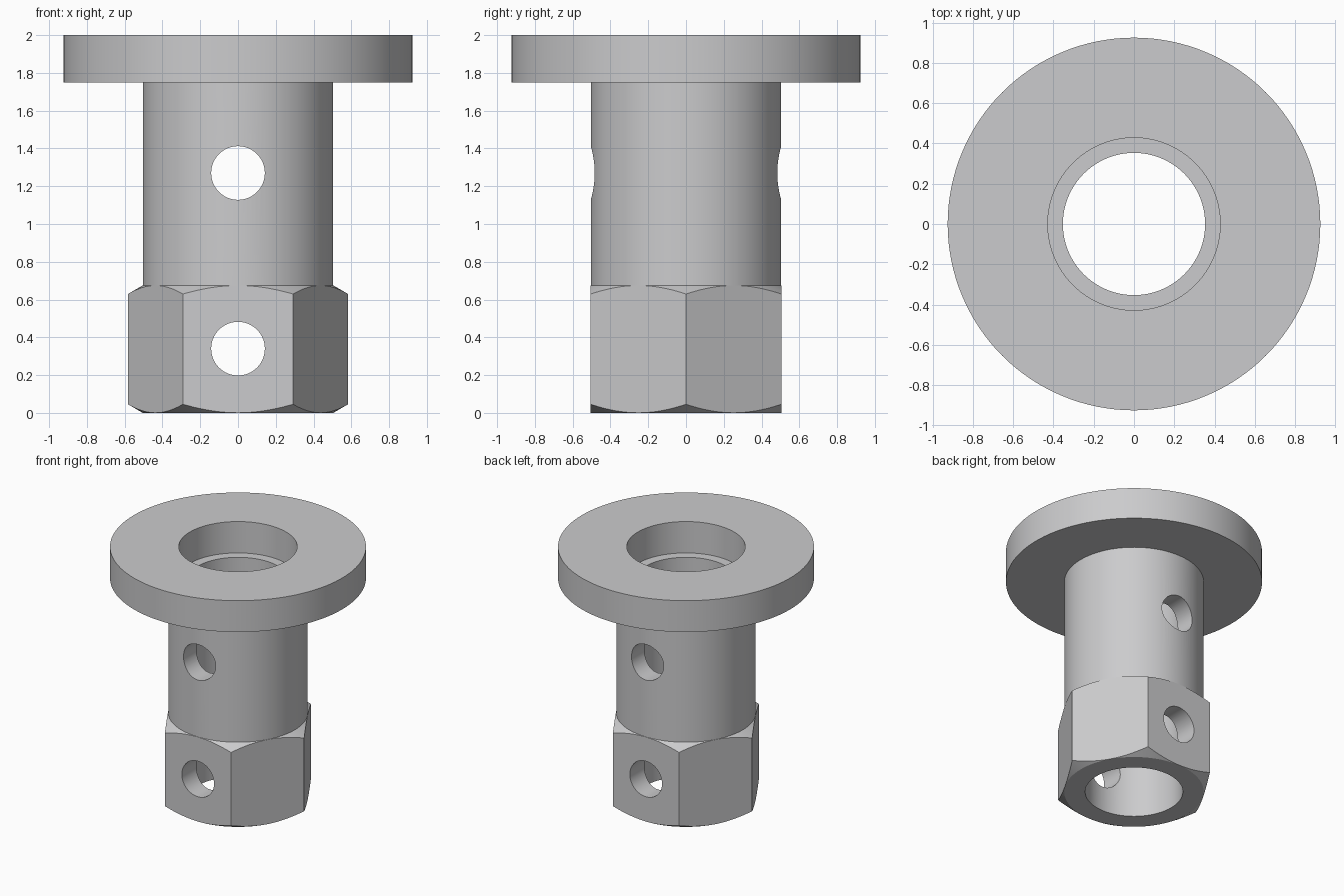
import bpy, bmesh, math

if "Cube" in bpy.data.objects:
    bpy.data.objects.remove(bpy.data.objects["Cube"])

SEG = 128
FLAT = 0.505      # centre to hexagon flat
SHAFT = 0.504

steel = bpy.data.materials.new("plain grey")
steel.diffuse_color = (0.6, 0.6, 0.61, 1)
steel.use_nodes = True
steel.node_tree.nodes["Principled BSDF"].inputs["Base Color"].default_value = steel.diffuse_color


def add_object(name, bm):
    bmesh.ops.recalc_face_normals(bm, faces=bm.faces)
    mesh = bpy.data.meshes.new(name)
    bm.to_mesh(mesh)
    bm.free()
    ob = bpy.data.objects.new(name, mesh)
    bpy.context.collection.objects.link(ob)
    mesh.materials.append(steel)
    return ob


def ring(bm, radius, z, n, turn=0.0):
    return [bm.verts.new((radius * math.cos(turn + 2 * math.pi * i / n),
                          radius * math.sin(turn + 2 * math.pi * i / n), z)) for i in range(n)]


def lathe(name, profile, n):
    """Revolve a closed (radius, z) profile around the z axis."""
    bm = bmesh.new()
    rings = [ring(bm, r, z, n) for r, z in profile]
    for a, b in zip(rings, rings[1:] + rings[:1]):
        for i in range(n):
            j = (i + 1) % n
            bm.faces.new((a[i], a[j], b[j], b[i]))
    return add_object(name, bm)


def cut(target, cutter):
    mod = target.modifiers.new(cutter.name, 'BOOLEAN')
    mod.operation = 'DIFFERENCE'
    mod.solver = 'EXACT'
    mod.object = cutter
    bpy.context.view_layer.objects.active = target
    bpy.ops.object.modifier_apply(modifier=mod.name)
    bpy.data.objects.remove(cutter)


# Hollow body: chamfered head, shaft, flange, counterbore and bore
rise = (0.64 - SHAFT) * math.tan(math.radians(30))
body = lathe("flanged_hex_sleeve", [
    (0.353, 0), (SHAFT, 0), (0.64, rise), (0.64, 0.675 - rise), (SHAFT, 0.675),
    (SHAFT, 1.75), (0.925, 1.75), (0.925, 2.0), (0.428, 2.0), (0.428, 1.75),
    (0.353, 1.75)], SEG)

# Collar with a hexagonal opening trims the head to six flats
collar = lathe("hex_trim", [(FLAT / math.cos(math.pi / 6), -0.1), (1.2, -0.1),
                            (1.2, 0.72), (FLAT / math.cos(math.pi / 6), 0.72)], 6)
cut(body, collar)

# Cross holes drilled front to back through head and shaft
for z in (0.34, 1.27):
    bm = bmesh.new()
    bmesh.ops.create_cone(bm, cap_ends=True, segments=64, radius1=0.142, radius2=0.142, depth=3)
    drill = add_object("cross_drill", bm)
    drill.rotation_euler.x = math.pi / 2
    drill.location.z = z
    bpy.context.view_layer.update()
    cut(body, drill)

# Smooth round walls, crisp machined edges
bpy.ops.object.select_all(action='DESELECT')
body.select_set(True)
bpy.context.view_layer.objects.active = body
bpy.ops.object.shade_smooth_by_angle(angle=math.radians(20))
